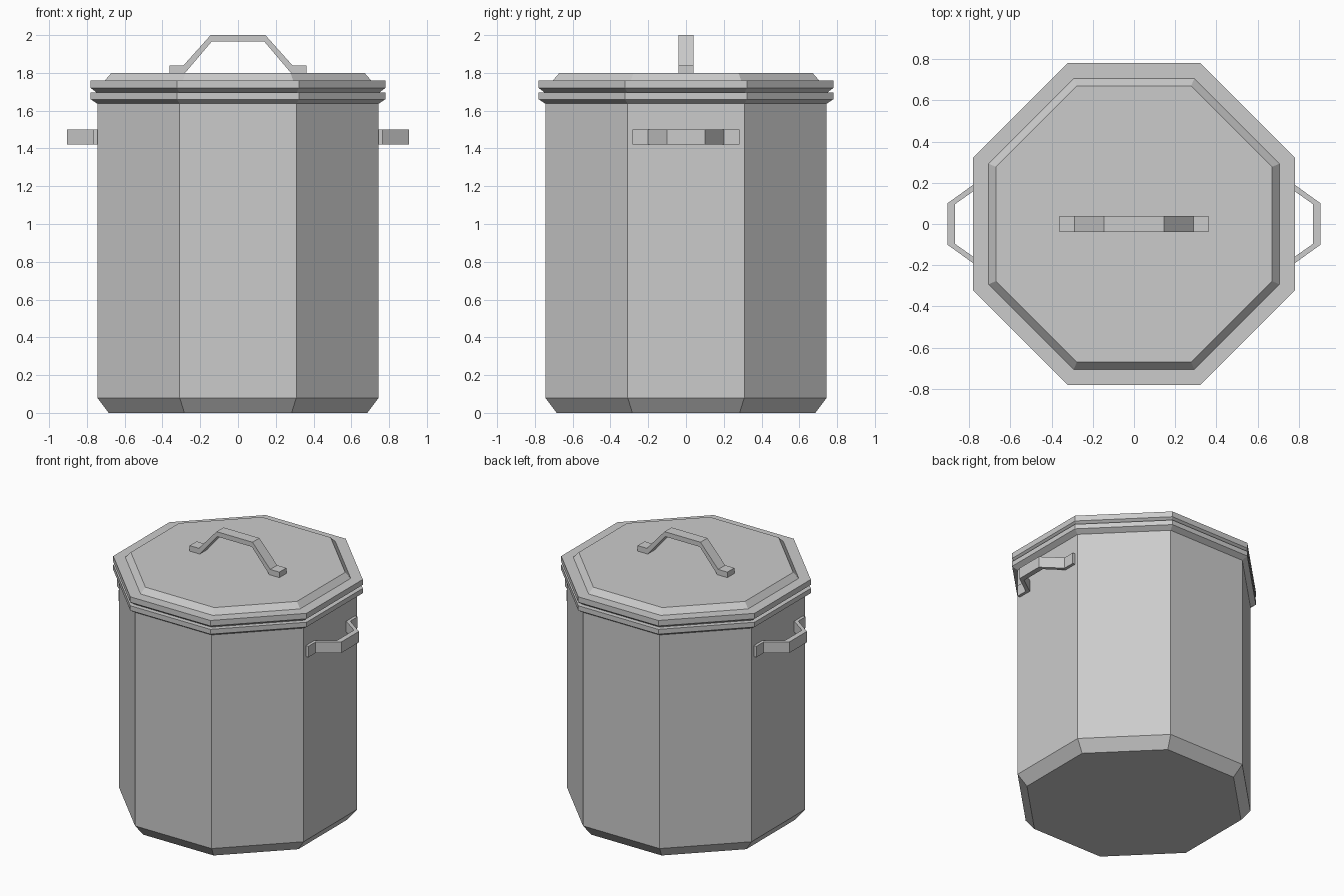
import bpy
import math

if "Cube" in bpy.data.objects:
    bpy.data.objects.remove(bpy.data.objects["Cube"])


def make_object(name, verts, faces):
    mesh = bpy.data.meshes.new(name)
    mesh.from_pydata(verts, [], faces)
    mesh.update()
    obj = bpy.data.objects.new(name, mesh)
    bpy.context.collection.objects.link(obj)
    return obj


def octagon_lathe(name, profile, n=8):
    """Closed solid from (distance to flat side, z) pairs, bottom to top."""
    verts, faces = [], []
    for apothem, z in profile:
        r = apothem / math.cos(math.pi / n)
        for i in range(n):
            a = 2 * math.pi * (i + 0.5) / n
            verts.append((r * math.cos(a), r * math.sin(a), z))
    for k in range(len(profile) - 1):
        for i in range(n):
            j = (i + 1) % n
            faces.append((k * n + i, k * n + j, (k + 1) * n + j, (k + 1) * n + i))
    top = (len(profile) - 1) * n
    faces.append(tuple(reversed(range(n))))
    faces.append(tuple(range(top, top + n)))
    return make_object(name, verts, faces)


def strap(name, outer, inner, lo, hi, place):
    """Bent flat bar: half outlines are mirrored, then extruded from lo to hi."""
    outer = outer + [(-u, v) for u, v in reversed(outer)]
    inner = inner + [(-u, v) for u, v in reversed(inner)]
    n = len(outer)
    verts = []
    for (ou, ov), (iu, iv) in zip(outer, inner):
        verts += [place(ou, ov, lo), place(ou, ov, hi),
                  place(iu, iv, hi), place(iu, iv, lo)]
    faces = [(0, 1, 2, 3), tuple(4 * n - 1 - i for i in range(4))]
    for k in range(n - 1):
        a, b = 4 * k, 4 * k + 4
        for i in range(4):
            j = (i + 1) % 4
            faces.append((a + i, b + i, b + j, a + j))
    obj = make_object(name, verts, faces)
    # Consistent outward normals
    import bmesh
    bm = bmesh.new()
    bm.from_mesh(obj.data)
    bmesh.ops.recalc_face_normals(bm, faces=bm.faces)
    bm.to_mesh(obj.data)
    bm.free()
    return obj


# Bin body with chamfered foot and flared rim
octagon_lathe("bin_body", [(0.685, 0), (0.745, 0.08), (0.745, 1.637),
                           (0.78, 1.66), (0.78, 1.695), (0.75, 1.695)])

# Lid with overhanging edge and raised centre panel
octagon_lathe("lid", [(0.75, 1.697), (0.78, 1.72), (0.78, 1.76),
                      (0.705, 1.76), (0.67, 1.80)])

# Lid handle
strap("lid_handle",
      [(-0.362, 1.84), (-0.288, 1.84), (-0.145, 2.0)],
      [(-0.362, 1.80), (-0.28, 1.80), (-0.14, 1.965)],
      -0.04, 0.04, lambda u, v, w: (u, w, v))

# Side handles
for side, s in (("left", -1), ("right", 1)):
    strap(side + "_handle",
          [(-0.283, 0.766), (-0.20, 0.766), (-0.10, 0.905)],
          [(-0.283, 0.735), (-0.19, 0.735), (-0.097, 0.867)],
          1.42, 1.50, lambda u, v, w, s=s: (s * v, u, w))
